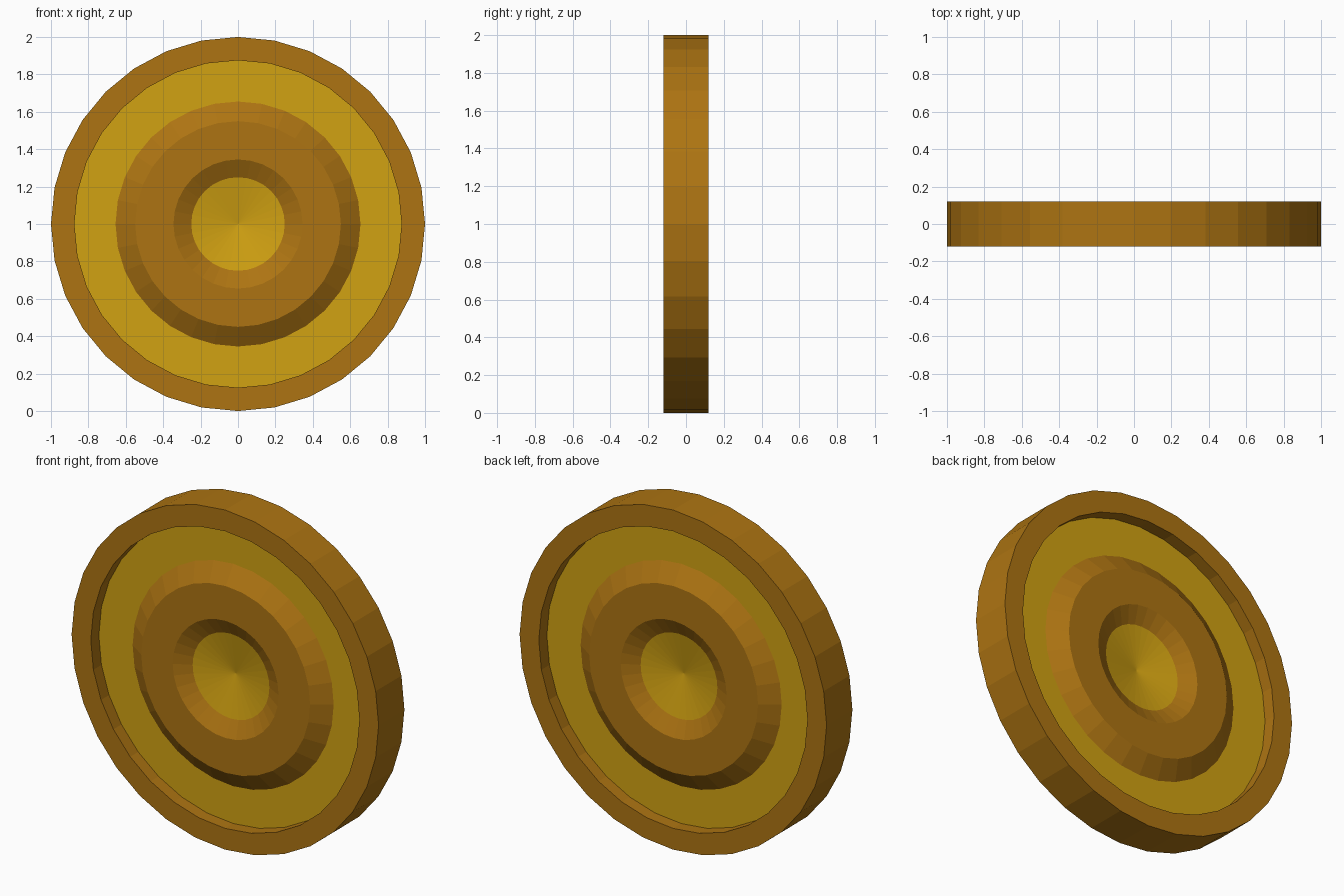
import bpy, bmesh, math
from mathutils import Vector

if "Cube" in bpy.data.objects:
    bpy.data.objects.remove(bpy.data.objects["Cube"])

SIDES = 32


def material(name, color):
    m = bpy.data.materials.new(name)
    m.diffuse_color = (*color, 1)
    m.use_nodes = True
    m.node_tree.nodes["Principled BSDF"].inputs["Base Color"].default_value = m.diffuse_color
    return m


bronze = material("bronze", (0.42, 0.175, 0.006))
gold = material("gold", (0.64, 0.36, 0.006))


def lathe(name, profile, mat):
    """Spin (radius, y) points about the horizontal axis through z = 1."""
    bm = bmesh.new()
    rings = []
    for r, y in profile:
        if r == 0:
            rings.append([bm.verts.new((0, y, 1))] * SIDES)
        else:
            angles = [2 * math.pi * i / SIDES for i in range(SIDES)]
            rings.append([bm.verts.new((r * math.cos(a), y, 1 + r * math.sin(a)))
                          for a in angles])
    for a, b in zip(rings, rings[1:]):
        for i in range(SIDES):
            j = (i + 1) % SIDES
            quad = dict.fromkeys((a[i], a[j], b[j], b[i]))
            bm.faces.new(list(quad))
    bm.normal_update()
    mesh = bpy.data.meshes.new(name)
    bm.to_mesh(mesh)
    bm.free()
    mesh.materials.append(mat)
    obj = bpy.data.objects.new(name, mesh)
    bpy.context.collection.objects.link(obj)
    return obj


HALF = 0.12      # half thickness of the rim
FACE = 0.045     # recessed face
DISH = 0.065     # edge of the centre dish

# Outer rim, with its inner walls on both sides
lathe("rim", [(0.875, -FACE), (0.875, -HALF), (1, -HALF),
              (1, HALF), (0.875, HALF), (0.875, FACE)][::-1], bronze)

# Matching relief on the front and back
for side, s in (("front", -1), ("back", 1)):
    parts = (
        ("face", [(0.875, FACE), (0.655, FACE)], gold),
        ("raised_ring", [(0.655, FACE), (0.55, 0.115),
                         (0.345, 0.115), (0.25, DISH)], bronze),
        ("dish", [(0.25, DISH), (0, 0.02)], gold),
    )
    for name, points, mat in parts:
        profile = [(r, s * y) for r, y in points]
        if s < 0:
            profile.reverse()
        lathe(f"{side}_{name}", profile, mat)
